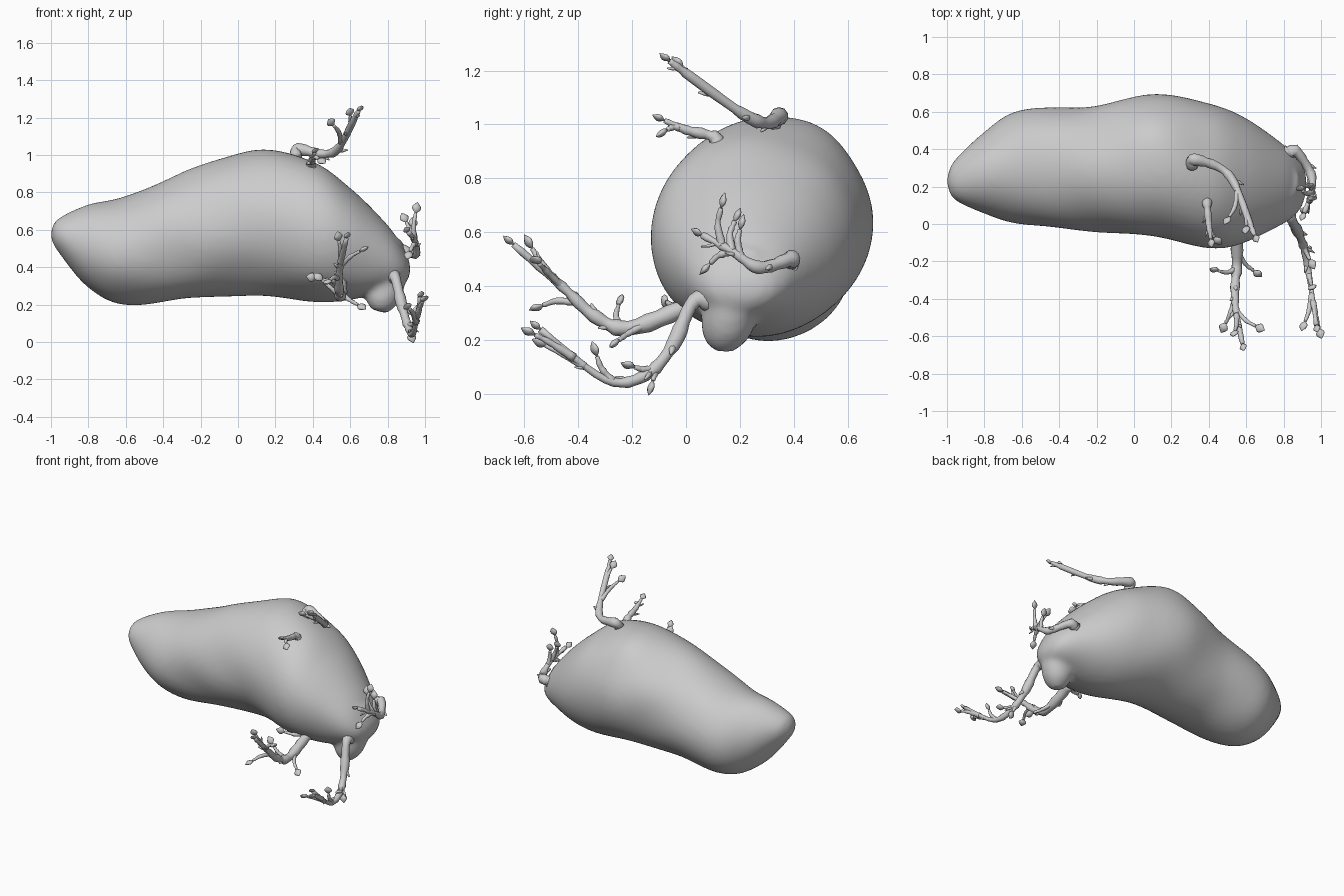
import bpy, bmesh, math, random
from mathutils import Vector

if "Cube" in bpy.data.objects:
    bpy.data.objects.remove(bpy.data.objects["Cube"])

random.seed(4)


def spline(pts, n):
    """Catmull-Rom samples through tuples of any size."""
    p = [Vector(q) for q in pts]
    p = [p[0] * 2 - p[1]] + p + [p[-1] * 2 - p[-2]]
    out = []
    for i in range(1, len(p) - 2):
        a, b, c, d = p[i - 1:i + 3]
        for k in range(n):
            t = k / n
            out.append(0.5 * (2 * b + (c - a) * t + (2 * a - 5 * b + 4 * c - d) * t * t
                              + (3 * b - a - 3 * c + d) * t ** 3))
    return out + [p[-2]]


def loft(bm, rings, sides):
    """Skin a list of (centre, u axis, v axis) ellipses and cap both ends."""
    loops = []
    for c, u, v in rings:
        loops.append([bm.verts.new(c + u * math.cos(a) + v * math.sin(a))
                      for a in (math.tau * k / sides for k in range(sides))])
    for a, b in zip(loops, loops[1:]):
        for k in range(sides):
            j = (k + 1) % sides
            bm.faces.new((a[k], a[j], b[j], b[k]))
    bm.faces.new(loops[0][::-1])
    bm.faces.new(loops[-1])


def tube(bm, pts, radii, sides=10, flat=1.0):
    """Tube with one radius per point; flat squashes the section."""
    u = Vector((0.9, 0.3, 0.35))
    rings = []
    for i, p in enumerate(pts):
        t = (pts[min(i + 1, len(pts) - 1)] - pts[max(i - 1, 0)]).normalized()
        u = (u - t * u.dot(t)).normalized()
        rings.append((p, u * radii[i], t.cross(u) * radii[i] * flat))
    loft(bm, rings, sides)


def leaf(bm, p, d, size):
    """Flat pointed bud: a squashed tube with a swelling radius."""
    steps = [k / 6 for k in range(7)]
    d = d.normalized() * size
    tube(bm, [p + d * s for s in steps],
         [size * (0.05 + 0.5 * math.sin(math.pi * s ** 1.1)) * (1.02 - s * 0.5) for s in steps], 8, 0.5)


def stem(bm, pts, r0, r1, bud):
    """Knobbly tapering stem ending in a bud."""
    path = spline(pts, 6)
    n = len(path) - 1
    rad = [(r0 + (r1 - r0) * (i / n) ** 0.9) * random.uniform(0.85, 1.2) for i in range(n + 1)]
    tube(bm, path, rad)
    leaf(bm, path[-1], path[-1] - path[-3], bud)
    return path, rad


def sprout(name, main, tips, r0=0.035, r1=0.012, twigs=4):
    """Main stem, plus a side shoot reaching each tip from the nearest part of the stem."""
    bm = bmesh.new()
    path, rad = stem(bm, main, r0, r1, 0.05)
    n = len(path) - 1
    for tip in map(Vector, tips):
        near = min(range(n + 1), key=lambda i: (path[i] - tip).length)
        i = max(0, near - 3)
        t = (path[min(i + 1, n)] - path[max(i - 1, 0)]).normalized()
        reach = (tip - path[i]).length
        mid = path[i].lerp(tip, 0.5) + t * reach * 0.12
        stem(bm, [path[i], mid, tip], 0.015, 0.008, 0.06)
    # little bare twigs
    for k in range(twigs):
        i = int(n * (0.35 + 0.6 * (k + 0.5) / twigs))
        t = (path[i + 1] - path[i - 1]).normalized()
        side = Vector([random.uniform(-1, 1) for _ in range(3)])
        d = (t * 0.8 + (side - t * side.dot(t)).normalized()).normalized() * random.uniform(0.03, 0.06)
        tube(bm, [path[i], path[i] + d * 0.6, path[i] + d + t * 0.01],
             [rad[i] * 0.6, rad[i] * 0.45, 0.003], 7)
    make(name, bm)


def make(name, bm):
    bmesh.ops.recalc_face_normals(bm, faces=bm.faces)
    for f in bm.faces:
        f.smooth = True
    me = bpy.data.meshes.new(name)
    bm.to_mesh(me)
    bm.free()
    ob = bpy.data.objects.new(name, me)
    bpy.context.collection.objects.link(ob)
    return ob


# potato body: x, front y, back y, bottom z, top z
sections = [
    (-1, .21, .25, .55, .6), (-.96, .13, .34, .48, .66), (-.8, .06, .49, .29, .735),
    (-.6, 0, .61, .2, .78), (-.25, -.04, .625, .23, .92), (.1, -.065, .695, .25, 1.03),
    (.4, -.13, .645, .215, .965), (.6, -.1, .565, .225, .825), (.8, 0, .425, .265, .625),
    (.89, .08, .34, .31, .49), (.92, .17, .27, .36, .42)]
bm = bmesh.new()
loft(bm, [(Vector((x, (a + b) / 2, (c + d) / 2)), Vector((0, (b - a) / 2, 0)), Vector((0, 0, (d - c) / 2)))
          for x, a, b, c, d in spline(sections, 8)], 48)
# soft dents in the skin
for v in bm.verts:
    x, y, z = v.co
    s = math.sin(9 * x + 4 * z) * math.sin(8 * y + 3 * x) * math.sin(10 * z - 5 * y)
    v.co += Vector((0, y - .28, z - .58)) * 0.025 * s
# blunt nub at the lower right end: x, y, z, radius
nub = spline([(.74, .22, .5, .15), (.785, .17, .33, .112), (.765, .145, .22, .088), (.75, .14, .165, .045)], 5)
tube(bm, [Vector(q[:3]) for q in nub], [q[3] for q in nub], 24)
body = make("potato_body", bm)
m = body.modifiers.new("blend", 'REMESH')
m.mode = 'VOXEL'
m.voxel_size = 0.016
m.use_smooth_shade = True
m = body.modifiers.new("soften", 'SMOOTH')
m.factor = 0.5
m.iterations = 10

# sprouts: main stem points, then side shoot tips
sprout("top_sprout",
       [(.31, .31, .99), (.32, .345, 1.03), (.46, .3, 1.005), (.54, .21, 1.04), (.62, 0, 1.19), (.645, -.06, 1.235)],
       [(.51, .04, 1.16), (.6, -.01, 1.21)])
sprout("upper_front_sprout",
       [(.39, .12, .92), (.39, .1, .955), (.4, 0, .98), (.41, -.08, 1.015)],
       [(.43, -.07, .98)], 0.028, 0.01, 2)
sprout("right_end_sprout",
       [(.82, .38, .49), (.87, .385, .5), (.945, .27, .47), (.95, .17, .53), (.91, .06, .59)],
       [(.95, .13, .69), (.9, .18, .64), (.92, .09, .485), (.94, .2, .61)])
sprout("lower_front_sprout",
       [(.55, .02, .33), (.55, -.21, .245), (.54, -.34, .29), (.545, -.46, .4), (.58, -.64, .555)],
       [(.65, -.545, .485), (.49, -.53, .33), (.45, -.25, .33), (.64, -.25, .2), (.42, -.07, .34),
        (.54, -.57, .54)], 0.036, twigs=5)
sprout("lower_right_sprout",
       [(.82, .12, .33), (.84, .03, .345), (.88, -.05, .18), (.915, -.15, .07), (.94, -.3, .055), (.975, -.54, .24)],
       [(.915, -.52, .18), (.95, -.33, .14), (.92, -.123, .05), (.99, -.56, .22), (.94, -.19, .1)])
